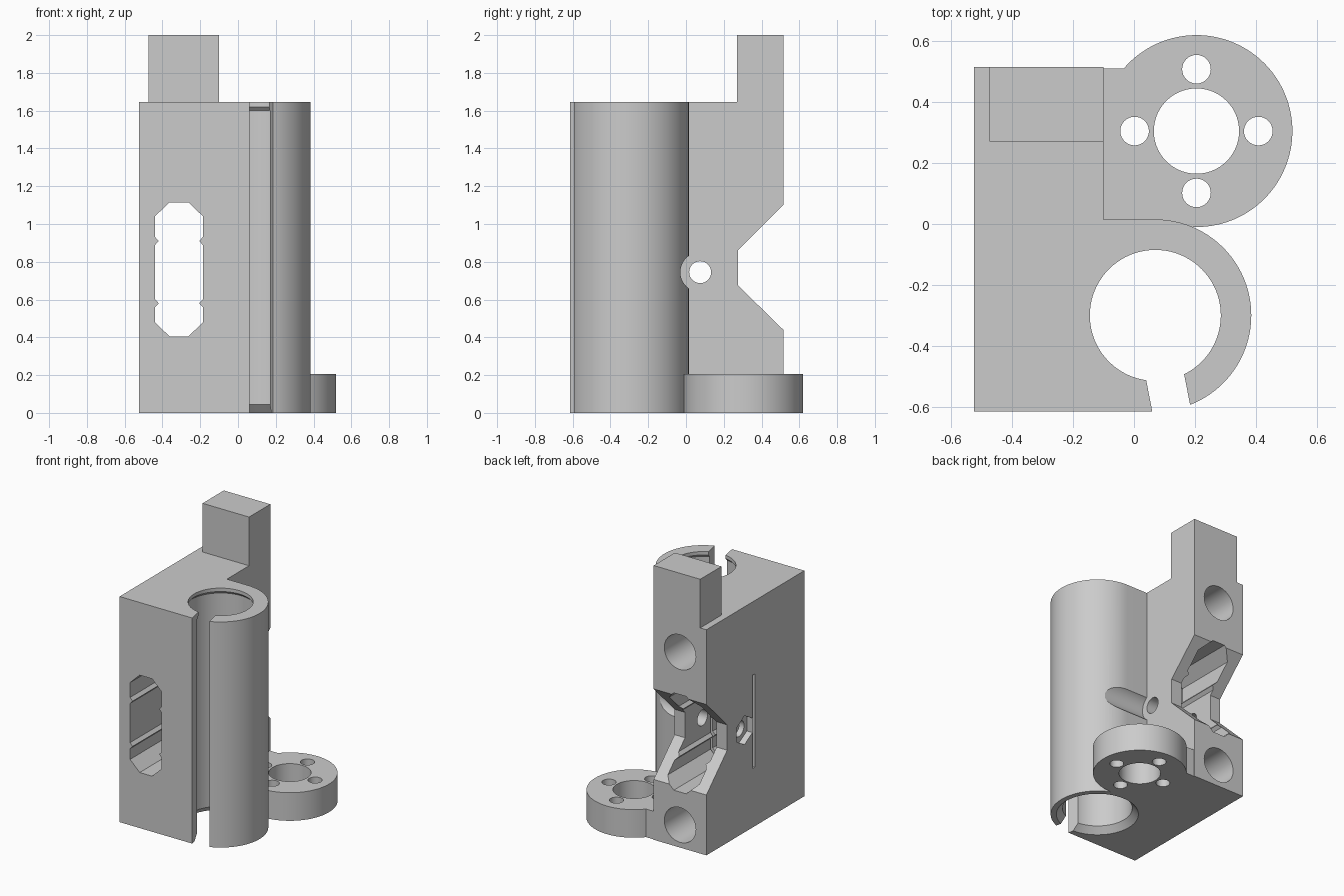
import bpy, bmesh, math
from math import pi, cos, sin, radians

if "Cube" in bpy.data.objects:
    bpy.data.objects.remove(bpy.data.objects["Cube"])

grey = bpy.data.materials.new("plain_grey")
grey.diffuse_color = (0.6, 0.6, 0.6, 1)
grey.use_nodes = True
grey.node_tree.nodes["Principled BSDF"].inputs["Base Color"].default_value = grey.diffuse_color

AXES = {"x": lambda a, b, h: (h, a, b),
        "y": lambda a, b, h: (a, h, b),
        "z": lambda a, b, h: (a, b, h)}


def finish(name, bm):
    bmesh.ops.recalc_face_normals(bm, faces=bm.faces)
    me = bpy.data.meshes.new(name)
    bm.to_mesh(me)
    bm.free()
    ob = bpy.data.objects.new(name, me)
    bpy.context.collection.objects.link(ob)
    me.materials.append(grey)
    return ob


def loft(name, rings):
    """Closed solid through equal-sized rings of 3D points."""
    bm = bmesh.new()
    vs = [[bm.verts.new(p) for p in r] for r in rings]
    n = len(vs[0])
    for lo, hi in zip(vs, vs[1:]):
        for i in range(n):
            j = (i + 1) % n
            bm.faces.new((lo[i], lo[j], hi[j], hi[i]))
    bm.faces.new(vs[0])
    bm.faces.new(vs[-1])
    return finish(name, bm)


def prism(name, pts, axis, lo, hi):
    f = AXES[axis]
    return loft(name, [[f(a, b, h) for a, b in pts] for h in (lo, hi)])


def arc(cx, cy, r, a0, a1, n):
    return [(cx + r * cos(a0 + (a1 - a0) * i / n),
             cy + r * sin(a0 + (a1 - a0) * i / n)) for i in range(n + 1)]


def circle(cx, cy, r, n=48, start=0.0):
    return arc(cx, cy, r, start, start + 2 * pi, n)[:-1]


def rect(x0, x1, y0, y1):
    return [(x0, y0), (x1, y0), (x1, y1), (x0, y1)]


def combine(target, other, op):
    m = target.modifiers.new("bool", "BOOLEAN")
    m.operation, m.object, m.solver = op, other, "EXACT"
    bpy.context.view_layer.objects.active = target
    bpy.ops.object.modifier_apply(modifier=m.name)
    bpy.data.objects.remove(other, do_unlink=True)


# Main block with rounded bearing holder, one outline
BX, BY = 0.07, -0.30
outline = ([(-0.525, -0.615)] + arc(BX, BY, 0.315, -pi / 2, pi / 2, 48)
           + [(-0.10, 0.015), (-0.10, 0.515), (-0.525, 0.515)])
body = prism("carriage_body", outline, "z", 0, 1.645)

# Tower on top
combine(body, prism("tower", rect(-0.475, -0.10, 0.27, 0.515), "z", 1.3, 2.0), "UNION")

# Round nut flange with its web to the block
FX, FY, FR = 0.205, 0.305, 0.315
a0 = math.atan2(-0.29, -0.123)
a1 = math.atan2(0.205, -0.239)
flange = [(-0.3, 0.51), (-0.3, 0.015)] + arc(FX, FY, FR, a0, a1, 72)
combine(body, prism("flange", flange, "z", 0, 0.205), "UNION")

cutters = []

# Bearing bore: bottom chamfer, wide seat, narrow lip at the top
profile = [(0.295, -0.02), (0.235, 0.045), (0.235, 1.60), (0.215, 1.62), (0.215, 1.75)]
cutters.append(loft("bore", [[(x, y, z) for x, y in circle(BX, BY, r, 80)]
                             for r, z in profile]))

# Slanted clamping slit in front of the bore
t = radians(-79)
d, nrm = (cos(t), sin(t)), (-sin(t), cos(t))
slit = [(BX + d[0] * u + nrm[0] * v, BY + d[1] * u + nrm[1] * v)
        for u, v in ((0, -0.07), (0.5, -0.07), (0.5, 0.056), (0, 0.056))]
cutters.append(prism("slit", slit, "z", -0.1, 1.8))

# Flange centre hole and four screw holes
cutters.append(prism("nut_hole", circle(FX, FY, 0.14, 56), "z", -0.1, 0.3))
for k in range(4):
    a = k * pi / 2
    cutters.append(prism("screw_hole", circle(FX + 0.203 * cos(a), FY + 0.203 * sin(a), 0.047, 32),
                         "z", -0.1, 0.3))

# Belt slot through the block, leaving small ribs on both walls
CX = -0.3125
half = [(0.05, 0.405), (0.1275, 0.48)]
for z in (0.58, 0.91):
    half += [(0.1275, z - 0.022), (0.107, z), (0.1275, z + 0.022)]
half += [(0.1275, 1.04), (0.05, 1.115)]
slot = [(CX + x, z) for x, z in half] + [(CX - x, z) for x, z in reversed(half)]
cutters.append(prism("belt_slot", slot, "y", -0.8, 0.8))

# Trapezoid notch in the back
cutters.append(prism("back_notch", [(0.60, 0.357), (0.275, 0.675), (0.275, 0.86), (0.60, 1.185)],
                     "x", -0.7, 0.0))

# Two blind rod sockets in the back
for z in (0.165, 1.425):
    cutters.append(prism("rod_socket", circle(CX, z, 0.127), "y", -0.55, 0.7))

# Thin stress relief slit in the left wall
cutters.append(prism("relief", rect(-0.043, -0.018, 0.43, 1.11), "x", -0.7, -0.12))

# Cross bolt: hole, hexagonal nut recess, screw head clearance
cutters.append(prism("bolt_hole", circle(0.075, 0.745, 0.058, 40), "x", -0.7, 0.0))
cutters.append(prism("nut_recess", circle(0.075, 0.745, 0.105, 6, pi / 2), "x", -0.7, -0.48))
cutters.append(prism("head_clearance", circle(0.075, 0.745, 0.105, 48), "x", -0.10, 0.6))

for c in cutters:
    combine(body, c, "DIFFERENCE")

bpy.ops.object.select_all(action="DESELECT")
body.select_set(True)
bpy.context.view_layer.objects.active = body
bpy.ops.object.shade_smooth_by_angle(angle=radians(25))
